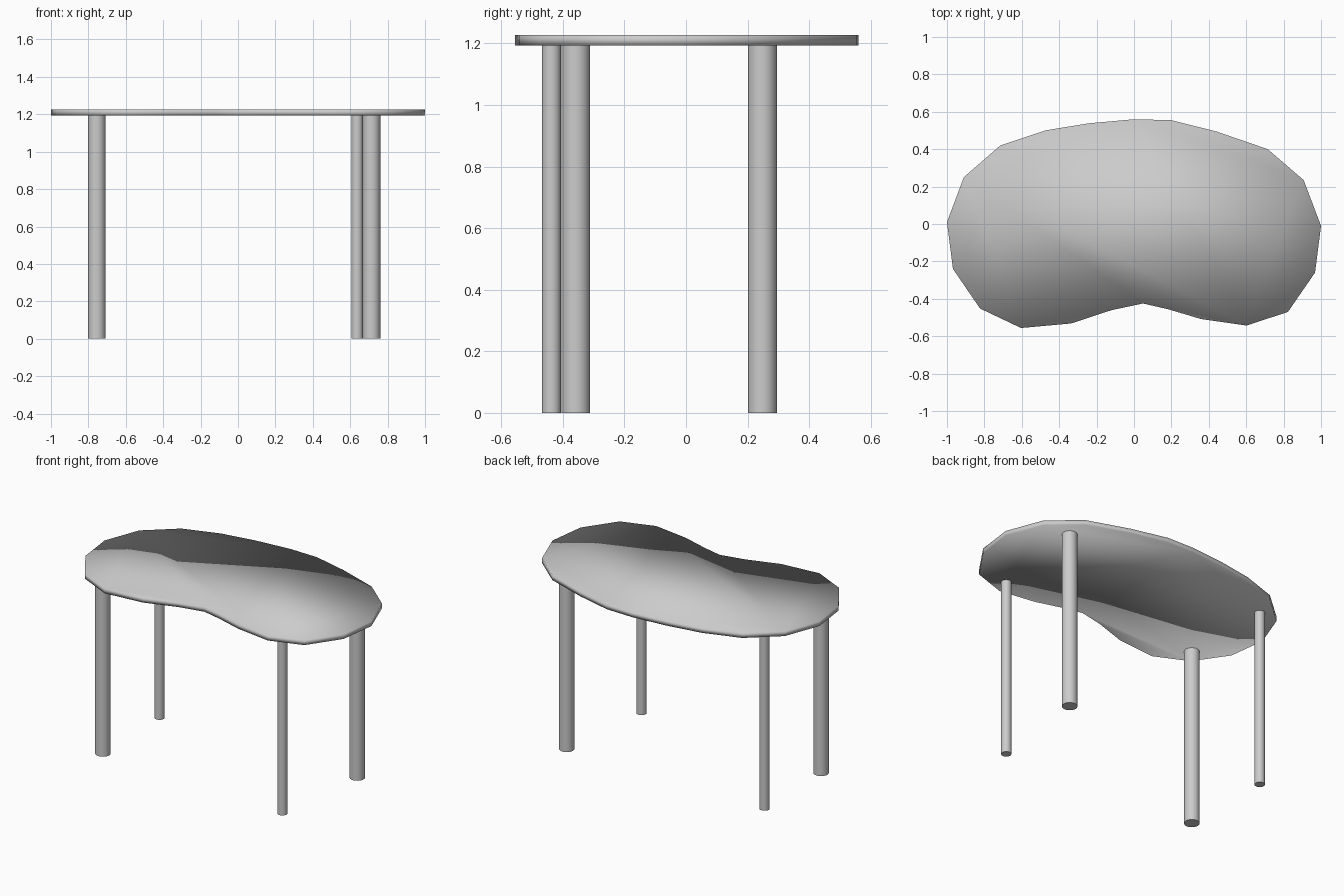
import bpy, bmesh, math

if "Cube" in bpy.data.objects:
    bpy.data.objects.remove(bpy.data.objects["Cube"])

TOP, UNDER = 1.227, 1.194


def finish(name, bm, angle=None):
    mesh = bpy.data.meshes.new(name)
    bmesh.ops.recalc_face_normals(bm, faces=bm.faces)
    bm.to_mesh(mesh)
    bm.free()
    obj = bpy.data.objects.new(name, mesh)
    bpy.context.collection.objects.link(obj)
    bpy.ops.object.select_all(action='DESELECT')
    obj.select_set(True)
    bpy.context.view_layer.objects.active = obj
    if angle is None:
        bpy.ops.object.shade_smooth()
    else:
        bpy.ops.object.shade_smooth_by_angle(angle=math.radians(angle))
    return obj


# Kidney-shaped slab: outline walked from the left end over the back
outline = [(-1, 0.01), (-0.91, 0.25), (-0.715, 0.42), (-0.475, 0.50),
           (-0.245, 0.538), (0, 0.56), (0.20, 0.555), (0.44, 0.495),
           (0.715, 0.40), (0.907, 0.235), (1, -0.01), (0.968, -0.26),
           (0.823, -0.47), (0.602, -0.543), (0.358, -0.508), (0.18, -0.455),
           (0.048, -0.425), (-0.118, -0.46), (-0.337, -0.532),
           (-0.604, -0.556), (-0.823, -0.452), (-0.968, -0.24)]
bm = bmesh.new()
face = bm.faces.new([bm.verts.new((x, y, UNDER)) for x, y in outline])
geom = bmesh.ops.extrude_face_region(bm, geom=[face], use_keep_orig=True)["geom"]
bmesh.ops.translate(bm, vec=(0, 0, TOP - UNDER),
                    verts=[g for g in geom if isinstance(g, bmesh.types.BMVert)])
finish("table_top", bm)

# Round legs: two thick and two thin on opposite diagonals
legs = {"front_left_leg": (-0.755, -0.358, 0.047),
        "back_right_leg": (0.714, 0.248, 0.047),
        "front_right_leg": (0.637, -0.437, 0.031),
        "back_left_leg": (-0.768, 0.262, 0.031)}
for name, (x, y, r) in legs.items():
    bm = bmesh.new()
    bmesh.ops.create_cone(bm, cap_ends=True, segments=32, radius1=r, radius2=r,
                          depth=UNDER)
    bmesh.ops.translate(bm, vec=(x, y, UNDER / 2), verts=bm.verts)
    finish(name, bm, 40)
